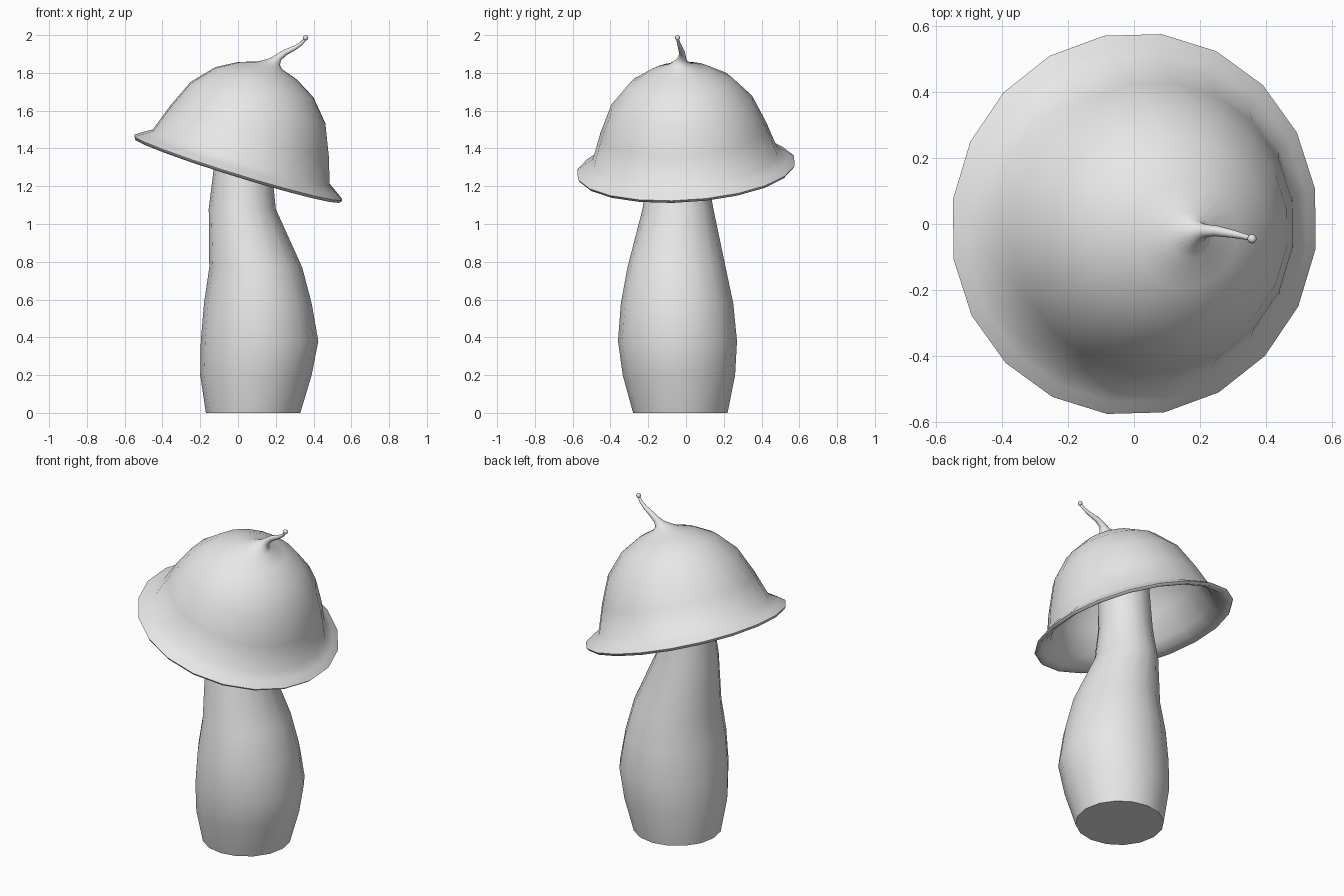
import bpy, bmesh, math
from mathutils import Vector

cube = bpy.data.objects.get("Cube")
if cube:
    bpy.data.objects.remove(cube)

grey = bpy.data.materials.new("plain grey")
grey.use_nodes = True
grey.diffuse_color = (0.8, 0.8, 0.8, 1)
grey.node_tree.nodes["Principled BSDF"].inputs["Base Color"].default_value = (0.8, 0.8, 0.8, 1)

UP = Vector((0, 0, 1))


def finish(obj, angle):
    obj.data.materials.append(grey)
    bpy.ops.object.select_all(action='DESELECT')
    obj.select_set(True)
    bpy.context.view_layer.objects.active = obj
    bpy.ops.object.shade_smooth_by_angle(angle=math.radians(angle))


def loft(name, rings, sides, phase, angle):
    """Skin a list of (centre, axis, radius_x, radius_y) rings and cap both ends."""
    bm = bmesh.new()
    loops = []
    for centre, axis, rx, ry in rings:
        turn = UP.rotation_difference(axis)
        loop = []
        for i in range(sides):
            a = math.radians(phase) + math.tau * i / sides
            loop.append(bm.verts.new(centre + turn @ Vector((rx * math.cos(a), ry * math.sin(a), 0))))
        loops.append(loop)
    for low, high in zip(loops, loops[1:]):
        for i in range(sides):
            j = (i + 1) % sides
            bm.faces.new((low[i], low[j], high[j], high[i]))
    bm.faces.new(loops[0][::-1])
    bm.faces.new(loops[-1])
    bmesh.ops.recalc_face_normals(bm, faces=bm.faces)
    mesh = bpy.data.meshes.new(name)
    bm.to_mesh(mesh)
    bm.free()
    obj = bpy.data.objects.new(name, mesh)
    bpy.context.collection.objects.link(obj)
    finish(obj, angle)


# Stem: height, then extents in x and y
stem = [
    (0.00, -0.17, 0.33, -0.28, 0.22),
    (0.20, -0.20, 0.39, -0.335, 0.26),
    (0.38, -0.197, 0.425, -0.36, 0.27),
    (0.58, -0.18, 0.39, -0.345, 0.25),
    (0.77, -0.152, 0.34, -0.31, 0.21),
    (1.08, -0.155, 0.20, -0.23, 0.145),
    (1.28, -0.13, 0.18, -0.20, 0.11),
    (1.75, -0.08, 0.19, -0.17, 0.10),
]
loft("stem", [(Vector(((x0 + x1) / 2, (y0 + y1) / 2, z)), UP, (x1 - x0) / 2, (y1 - y0) / 2)
              for z, x0, x1, y0, y1 in stem], 16, 0, 60)

# Cap: tilted hollow bell, radius and height from inside crown to outside crown
axis = Vector((0.295, -0.06, 0.953)).normalized()
middle = Vector((0, 0, 1.295))
bell = [(0.05, 0.545), (0.15, 0.51), (0.26, 0.45), (0.36, 0.345), (0.425, 0.20),
        (0.475, 0.05), (0.53, 0.005), (0.572, -0.012), (0.582, 0.003), (0.543, 0.03),
        (0.495, 0.06), (0.445, 0.205), (0.378, 0.36), (0.275, 0.475), (0.162, 0.54),
        (0.07, 0.57)]
rings = [(middle + axis * h, axis, r, r) for r, h in bell]

# Crooked stalk growing out of the crown: point and radius
stalk = [(0.195, -0.025, 1.86, 0.032), (0.215, -0.02, 1.882, 0.02), (0.25, -0.021, 1.908, 0.016),
         (0.30, -0.03, 1.932, 0.012), (0.335, -0.038, 1.955, 0.009), (0.357, -0.045, 1.98, 0.007)]
points = [Vector(s[:3]) for s in stalk]
for i, p in enumerate(points):
    ahead = points[min(i + 1, len(points) - 1)] - points[max(i - 1, 0)]
    rings.append((p, (ahead.normalized() + axis * (0.6 if i == 0 else 0)).normalized(),
                  stalk[i][3], stalk[i][3]))
loft("cap_with_stalk", rings, 20, 10, 80)

# Bead at the tip of the stalk
bpy.ops.mesh.primitive_uv_sphere_add(segments=12, ring_count=8, radius=0.014,
                                     location=(0.358, -0.045, 1.986))
bead = bpy.context.object
bead.name = "stalk_bead"
finish(bead, 60)
